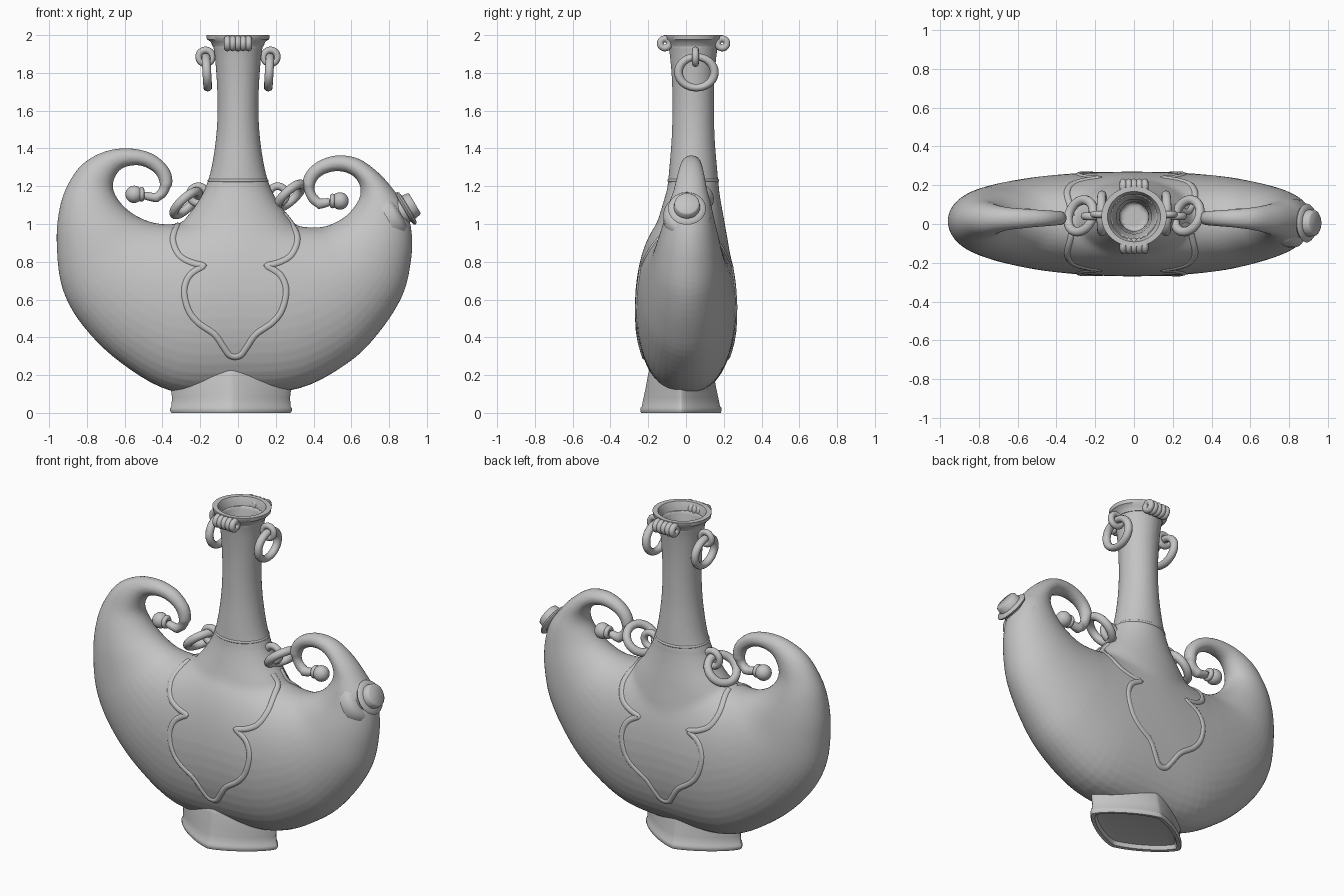
import bpy, bmesh
from math import sin, cos, pi, copysign
from mathutils import Vector
from mathutils.bvhtree import BVHTree

cube = bpy.data.objects.get("Cube")
if cube:
    bpy.data.objects.remove(cube, do_unlink=True)

clay = bpy.data.materials.new("grey_clay")
clay.use_nodes = True
clay.diffuse_color = (0.55, 0.55, 0.55, 1)
clay.node_tree.nodes["Principled BSDF"].inputs["Base Color"].default_value = clay.diffuse_color
parts = []


def register(obj, name):
    obj.name = name
    obj.data.materials.clear()
    obj.data.materials.append(clay)
    parts.append(obj)
    return obj


def activate(*objects):
    bpy.ops.object.select_all(action='DESELECT')
    for obj in objects:
        obj.select_set(True)
    bpy.context.view_layer.objects.active = objects[0]


def loft(name, rings, closed=False):
    """Skin equal-sized rings, then cap the ends or join the last ring to the first."""
    bm = bmesh.new()
    loops = [[bm.verts.new(p) for p in ring] for ring in rings]
    count = len(loops[0])
    for low, high in zip(loops, loops[1:] + loops[:1] if closed else loops[1:]):
        for i in range(count):
            j = (i + 1) % count
            bm.faces.new((low[i], low[j], high[j], high[i]))
    if not closed:
        bm.faces.new(loops[0])
        bm.faces.new(loops[-1])
    bmesh.ops.recalc_face_normals(bm, faces=bm.faces)
    mesh = bpy.data.meshes.new(name)
    bm.to_mesh(mesh)
    bm.free()
    obj = bpy.data.objects.new(name, mesh)
    bpy.context.collection.objects.link(obj)
    return obj


def smooth_path(points, steps):
    """Catmull-Rom interpolation of tuples of any length."""
    padded = [points[0]] + list(points) + [points[-1]]
    out = []
    for a, b, c, d in zip(padded, padded[1:], padded[2:], padded[3:]):
        for s in range(steps):
            t = s / steps
            out.append([0.5 * (2 * q + (r - p) * t + (2 * p - 5 * q + 4 * r - w) * t * t
                               + (3 * q - p - 3 * r + w) * t ** 3)
                        for p, q, r, w in zip(a, b, c, d)])
    return out + [list(points[-1])]


def torus(name, location, rotation, major, minor):
    bpy.ops.mesh.primitive_torus_add(location=location, rotation=rotation, major_radius=major,
                                     minor_radius=minor, major_segments=36, minor_segments=12)
    return register(bpy.context.object, name)


def lathe(name, profile, origin, axis, sides=40):
    turn = Vector(axis).to_track_quat('Z', 'Y')
    rings = [[Vector(origin) + turn @ Vector((r * cos(2 * pi * i / sides), r * sin(2 * pi * i / sides), h))
              for i in range(sides)] for r, h in profile]
    return register(loft(name, rings), name)


# Crescent body with curled horns: outer x, outer z, inner x, inner z, half depth
right_horn = [
    (-.35, .115, -.15, 1.05, .263), (-.62, .265, -.27, 1.01, .245), (-.82, .46, -.37, 1, .218),
    (-.93, .66, -.46, 1.01, .19), (-.96, .9, -.55, 1.05, .163), (-.945, 1.08, -.62, 1.11, .133),
    (-.9, 1.21, -.66, 1.18, .102), (-.82, 1.32, -.655, 1.24, .08), (-.7, 1.385, -.62, 1.29, .06),
    (-.57, 1.4, -.56, 1.31, .05), (-.45, 1.37, -.5, 1.305, .043), (-.37, 1.3, -.44, 1.27, .038),
    (-.347, 1.23, -.415, 1.22, .036), (-.365, 1.155, -.42, 1.185, .034),
    (-.42, 1.115, -.44, 1.165, .03), (-.5, 1.13, -.495, 1.175, .024)]
left_horn = [
    (.325, .13, .15, 1.04, .263), (.59, .27, .26, 1, .245), (.75, .43, .36, .985, .22),
    (.87, .62, .45, .985, .19), (.915, .8, .53, 1.015, .163), (.92, .95, .59, 1.06, .137),
    (.89, 1.08, .64, 1.13, .112), (.84, 1.16, .648, 1.19, .09), (.75, 1.265, .625, 1.24, .073),
    (.64, 1.345, .58, 1.27, .058), (.526, 1.363, .52, 1.28, .048), (.43, 1.335, .46, 1.265, .042),
    (.365, 1.28, .42, 1.235, .038), (.34, 1.21, .405, 1.19, .036), (.36, 1.13, .42, 1.155, .034),
    (.415, 1.08, .435, 1.135, .03), (.49, 1.095, .485, 1.14, .024)]
middle = [(-.02, .1, 0, 1.08, .27)]


def body_ring(section, sides=44):
    ox, oz, ix, iz, depth = section
    centre = Vector(((ox + ix) / 2, .035 * (1 - depth / .27), (oz + iz) / 2))
    half = Vector(((ox - ix) / 2, 0, (oz - iz) / 2))
    fullness = 1 - 2 * max(0, depth - .2)
    ring = []
    for i in range(sides):
        a = 2 * pi * i / sides
        along = cos(a) + .4 * depth ** 2 * sin(a) ** 2
        across = copysign(abs(sin(a)) ** fullness, sin(a)) * depth
        ring.append(centre + half * along + Vector((0, across, 0)))
    return ring


body = loft("body", [body_ring(s) for s in smooth_path(right_horn[::-1] + middle + left_horn, 5)])

# Horn finials
for side, x, z in (("right", -.55, 1.157), ("left", .54, 1.122)):
    bpy.ops.mesh.primitive_uv_sphere_add(location=(x, .035, z), radius=.046, segments=24, ring_count=14)
    register(bpy.context.object, side + "_horn_finial")
    torus(side + "_horn_collar", (x - copysign(.04, x), .035, z), (0, pi / 2, 0), .025, .014)

# Hollow neck flaring into the shoulders: z, x radius, y radius
outer = smooth_path([(.6, .26, .235), (.75, .31, .23), (.87, .335, .212), (.95, .33, .193),
                     (1.03, .28, .174), (1.1, .225, .157), (1.2, .17, .136), (1.3, .14, .126),
                     (1.45, .117, .114), (1.6, .108, .11), (1.75, .112, .112),
                     (1.88, .122, .122), (1.95, .133, .133)], 4)
bore = [(1.95, .115, .11), (1.85, .092, .09), (1.6, .075, .075), (1.4, .075, .075)]


def neck_y(z):
    return .038 * min(1, max(0, (z - .6) / .6))


def neck_rings(levels, sides=48):
    return [[(rx * cos(2 * pi * i / sides), neck_y(z) + ry * sin(2 * pi * i / sides), z)
             for i in range(sides)] for z, rx, ry in levels]


neck = loft("neck", neck_rings(outer + bore))

# Fuse body and neck, then soften the seam over the shoulders
activate(body, neck)
bpy.ops.object.join()
remesh = body.modifiers.new("fuse", 'REMESH')
remesh.mode = 'VOXEL'
remesh.voxel_size = .011
bpy.ops.object.modifier_apply(modifier="fuse")
register(body, "body_and_neck")
bm = bmesh.new()
bm.from_mesh(body.data)
bmesh.ops.recalc_face_normals(bm, faces=bm.faces)
seam = [v for v in bm.verts if .65 < v.co.z < 1.2 and abs(v.co.x) < .42]
for _ in range(25):
    bmesh.ops.smooth_vert(bm, verts=seam, factor=.5, use_axis_x=True, use_axis_y=True, use_axis_z=True)
surface = BVHTree.FromBMesh(bm)
bm.to_mesh(body.data)
bm.free()

# Flared rim and slim band at the neck's base
rim = [(1.94, .118, .115), (1.94, .134, .134), (1.965, .145, .142), (1.978, .165, .154),
       (2, .168, .155), (2, .137, .13), (1.975, .125, .12)]
register(loft("rim", neck_rings(rim), closed=True), "rim")
band = torus("neck_band", (0, neck_y(1.23), 1.23), (0, 0, 0), .153, .008)
band.scale = (1, .85, 1)

# Raised cartouche ridges laid onto the front and back of the body
upper = smooth_path([(.26, 1.06), (.305, 1), (.33, .92), (.3, .84), (.24, .8), (.165, .78)], 8)
lower = smooth_path([(.165, .78), (.24, .73), (.27, .65), (.25, .55), (.2, .48),
                     (.11, .415), (.06, .345), (.03, .305), (0, .295)], 8)
half = upper + lower[1:]
outline = half + [(-x, z) for x, z in half[-2::-1]]
for side, facing in (("front", -1), ("back", 1)):
    hits = [surface.ray_cast(Vector((x - .015, facing, z)), Vector((0, -facing, 0))) for x, z in outline]
    path = [h[0] - h[1].normalized() * .013 for h in hits if h[0]]
    curve = bpy.data.curves.new(side + "_ridge", 'CURVE')
    curve.dimensions = '3D'
    curve.bevel_depth = .021
    curve.bevel_resolution = 3
    spline = curve.splines.new('POLY')
    spline.points.add(len(path) - 1)
    for point, p in zip(spline.points, path):
        point.co = (*p, 1)
    ridge = bpy.data.objects.new(side + "_cartouche_ridge", curve)
    bpy.context.collection.objects.link(ridge)
    activate(ridge)
    bpy.ops.object.convert(target='MESH')
    register(bpy.context.object, side + "_cartouche_ridge")


# Foot: softened lozenge, recessed underneath, narrowing up into the body
def foot_ring(scale_x, scale_y, z, sides=64):
    ring = []
    for i in range(sides):
        c, s = cos(2 * pi * i / sides), sin(2 * pi * i / sides)
        x = copysign(abs(c) ** 1.5, c) * .322 * scale_x
        y = copysign(abs(s) ** 1.5, s) * .215 * scale_y
        ring.append((x - .037, y - .027, z))
    return ring


foot = loft("foot", [foot_ring(.75, .72, .03), foot_ring(.86, .84, .025), foot_ring(.9, .88, .002),
                     foot_ring(.98, .98, 0), foot_ring(1, 1, .01), foot_ring(1, 1, .026),
                     foot_ring(.98, .965, .034), foot_ring(.97, .92, .08), foot_ring(.99, .87, .13),
                     foot_ring(.97, .81, .2), foot_ring(.9, .76, .24), foot_ring(.7, .5, .28)])
register(foot, "foot")

# Capped spout on the left shoulder
lathe("spout", [(.125, -.07), (.125, -.025), (.1, 0), (.072, .005), (.072, .03), (.092, .034),
                (.1, .044), (.092, .054), (.07, .058), (.066, .09), (.058, .097)],
      (.853, .005, 1.06), (.85, 0, .5))

# Rim clasps on front and back
for side, y in (("front", -.112), ("back", .192)):
    for i in range(-2, 3):
        torus(side + "_rim_clasp", (i * .028, y, 1.956), (0, pi / 2, 0), .024, .018)

# Hanging neck rings and tilted shoulder rings with their lugs
for side, s, z in (("right", -1, 1.11), ("left", 1, 1.15)):
    torus(side + "_neck_lug", (s * .172, .05, 1.885), (pi / 2, 0, 0), .036, .018)
    hoop = torus(side + "_neck_ring", (s * .165, .055, 1.803), (0, pi / 2 + .06 * s, 0), .095, .023)
    hoop.scale = (.86, 1, 1)
    torus(side + "_shoulder_lug", (s * .21, .04, 1.155), (pi / 2, 0, 0), .045, .02)
    torus(side + "_shoulder_ring", (s * .275, .042, z), (-.3, -.75, 0), .086, .024)

# Smooth shading with crisp edges
activate(*parts)
bpy.ops.object.shade_smooth_by_angle(angle=.8)
